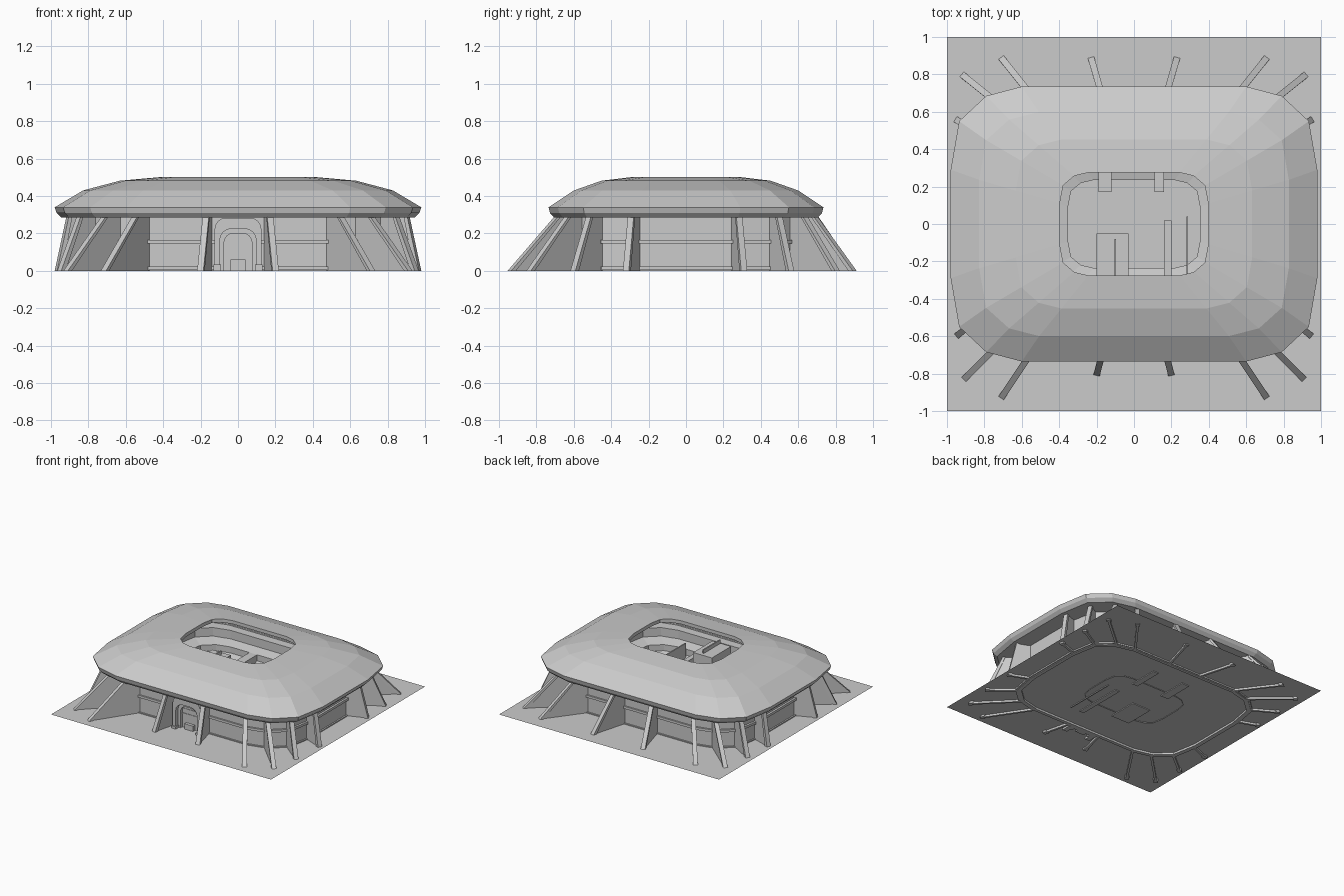
import bpy, bmesh, math
from mathutils import Vector

if "Cube" in bpy.data.objects:
    bpy.data.objects.remove(bpy.data.objects["Cube"])

# Quarter of the sixteen-sided stadium outline, mirrored into a full loop
Q = [(0.98, 0.29), (0.935, 0.55), (0.79, 0.685), (0.60, 0.735)]
OUTLINE = (Q + [(-x, y) for x, y in reversed(Q)]
           + [(-x, -y) for x, y in Q] + [(x, -y) for x, y in reversed(Q)])
GROUND = 0.016


def finish(name, bm):
    bmesh.ops.recalc_face_normals(bm, faces=bm.faces[:])
    me = bpy.data.meshes.new(name)
    bm.to_mesh(me)
    bm.free()
    ob = bpy.data.objects.new(name, me)
    bpy.context.collection.objects.link(ob)
    return ob


def ring_stack(name, rings, closed=True):
    """Loft the outline through (scale_x, scale_y, z) rings."""
    bm = bmesh.new()
    loops = [[bm.verts.new((x * sx, y * sy, z)) for x, y in OUTLINE] for sx, sy, z in rings]
    n = len(OUTLINE)
    for k in range(len(loops) if closed else len(loops) - 1):
        a, b = loops[k], loops[(k + 1) % len(loops)]
        for i in range(n):
            j = (i + 1) % n
            bm.faces.new((a[i], a[j], b[j], b[i]))
    return finish(name, bm)


def prism(name, pts, offset):
    """Extrude a planar polygon by an offset vector."""
    bm = bmesh.new()
    f = bm.faces.new([bm.verts.new(p) for p in pts])
    ext = bmesh.ops.extrude_face_region(bm, geom=[f])['geom']
    bmesh.ops.translate(bm, vec=offset, verts=[v for v in ext if isinstance(v, bmesh.types.BMVert)])
    return finish(name, bm)


def box(name, x0, x1, y0, y1, z0, z1):
    return prism(name, [(x0, y0, z0), (x1, y0, z0), (x1, y1, z0), (x0, y1, z0)], (0, 0, z1 - z0))


def arch(hw, top, r, z0=0.0):
    """Round-cornered doorway outline in x, z."""
    pts = [(-hw, z0)]
    for cx, a0 in ((-hw + r, 180), (hw - r, 90)):
        for k in range(5):
            a = math.radians(a0 - k * 22.5)
            pts.append((cx + r * math.cos(a), top - r + r * math.sin(a)))
    return pts + [(hw, z0)]


def arch_frame(name, outer, inner, y0, y1):
    o, i = arch(*outer), arch(*inner)
    return prism(name, [(x, y0, z) for x, z in o + i[::-1]], (0, y1 - y0, 0))


# Ground sheet
bm = bmesh.new()
bmesh.ops.create_grid(bm, x_segments=1, y_segments=1, size=1.0)
bmesh.ops.translate(bm, vec=(0, 0, GROUND), verts=bm.verts[:])
finish("ground_sheet", bm)

# Domed roof shell with central opening
ring_stack("roof", [
    (0.405, 0.375, 0.503), (0.645, 0.615, 0.482), (0.845, 0.815, 0.43),
    (1.0, 1.0, 0.34), (0.99, 0.99, 0.31), (0.965, 0.96, 0.285),
    (0.80, 0.78, 0.285), (0.79, 0.77, 0.40), (0.63, 0.60, 0.455), (0.405, 0.375, 0.475)])

# Outer wall and its mouldings
ring_stack("outer_wall", [(0.83, 0.81, 0), (0.83, 0.81, 0.30), (0.80, 0.775, 0.30), (0.80, 0.775, 0)])
for name, z0, z1, s in (("wall_band", 0.145, 0.165, 0.017), ("wall_plinth", 0.005, 0.024, 0.012)):
    ring_stack(name, [(0.825, 0.805, z0), (0.83 + s, 0.81 + s, z0),
                      (0.83 + s, 0.81 + s, z1), (0.825, 0.805, z1)])

# Entrance portal with panelled door
arch_frame("portal_frame", (0.125, 0.283, 0.06), (0.097, 0.225, 0.06), -0.67, -0.58)
arch_frame("portal_trim", (0.097, 0.225, 0.06), (0.075, 0.20, 0.05), -0.64, -0.59)
prism("entrance_door", [(x, -0.615, z) for x, z in arch(0.08, 0.205, 0.05)], (0, 0.02, 0))
for z in (0.13, 0.17):
    box("door_rail", -0.074, 0.074, -0.619, -0.61, z - 0.004, z + 0.004)
for s in (-1, 1):
    box("portal_foot", s * 0.11 - 0.02, s * 0.11 + 0.02, -0.68, -0.60, 0, 0.035)
box("entrance_step", -0.04, 0.04, -0.64, -0.60, 0, 0.06)

# Raking buttress fins: ground tip, top under the eave, foot on the wall
FRONT = [((0.20, -0.81), (0.172, -0.70), (0.145, -0.585)),
         ((0.71, -0.93), (0.55, -0.69), (0.475, -0.58)),
         ((0.91, -0.83), (0.715, -0.635), (0.63, -0.55)),
         ((0.95, -0.60), (0.85, -0.52), (0.765, -0.45)),
         ((0.97, -0.32), (0.91, -0.295), (0.80, -0.25))]
BACK = [((0.23, 0.89), (0.175, 0.70), (0.145, 0.585)),
        ((0.71, 0.89), (0.55, 0.69), (0.475, 0.58)),
        ((0.92, 0.80), (0.715, 0.635), (0.63, 0.55)),
        ((0.955, 0.56), (0.85, 0.50), (0.765, 0.45)),
        ((0.97, 0.31), (0.91, 0.285), (0.80, 0.25))]
for side, fins in (("front", FRONT), ("back", BACK)):
    for tip, top, foot in fins:
        for s in (-1, 1):
            t, u, f = (Vector((s * p[0], p[1], 0)) for p in (tip, top, foot))
            d = (t - f).normalized()
            t = t + (t - u) * 0.06          # carry the slope just below the ground sheet
            w = Vector((-d.y, d.x, 0)) * 0.009
            up = Vector((0, 0, 0.295))
            prism(side + "_fin", [t - w, u + up - w, f + up - w, f - w], w * 2)
            # Broader cap along the sloping edge
            c = w * 1.9
            prism(side + "_fin_cap", [t - c, u + up - c, u + up - d * 0.02 - c, t - d * 0.03 - c], c * 2)

# Stepped seating bowl
ring_stack("seating_bowl", [
    (0.80, 0.775, 0.29), (0.70, 0.68, 0.29), (0.70, 0.68, 0.22), (0.60, 0.57, 0.20),
    (0.60, 0.57, 0.15), (0.48, 0.44, 0.12), (0.48, 0.44, 0.08), (0.36, 0.32, 0.06),
    (0.36, 0.32, 0.01)], closed=False)

# Aisle blocks and dividing walls inside the bowl
for x0, x1 in ((-0.19, -0.12), (0.11, 0.16)):
    box("back_aisle", x0, x1, 0.17, 0.42, 0.01, 0.20)
box("front_stand_block", -0.20, -0.03, -0.30, -0.05, 0.01, 0.40)
box("front_aisle", 0.16, 0.20, -0.40, 0.02, 0.01, 0.20)
box("divider_wall", 0.28, 0.29, -0.40, 0.04, 0.01, 0.26)
box("block_rail", -0.105, -0.095, -0.30, -0.08, 0.40, 0.43)
